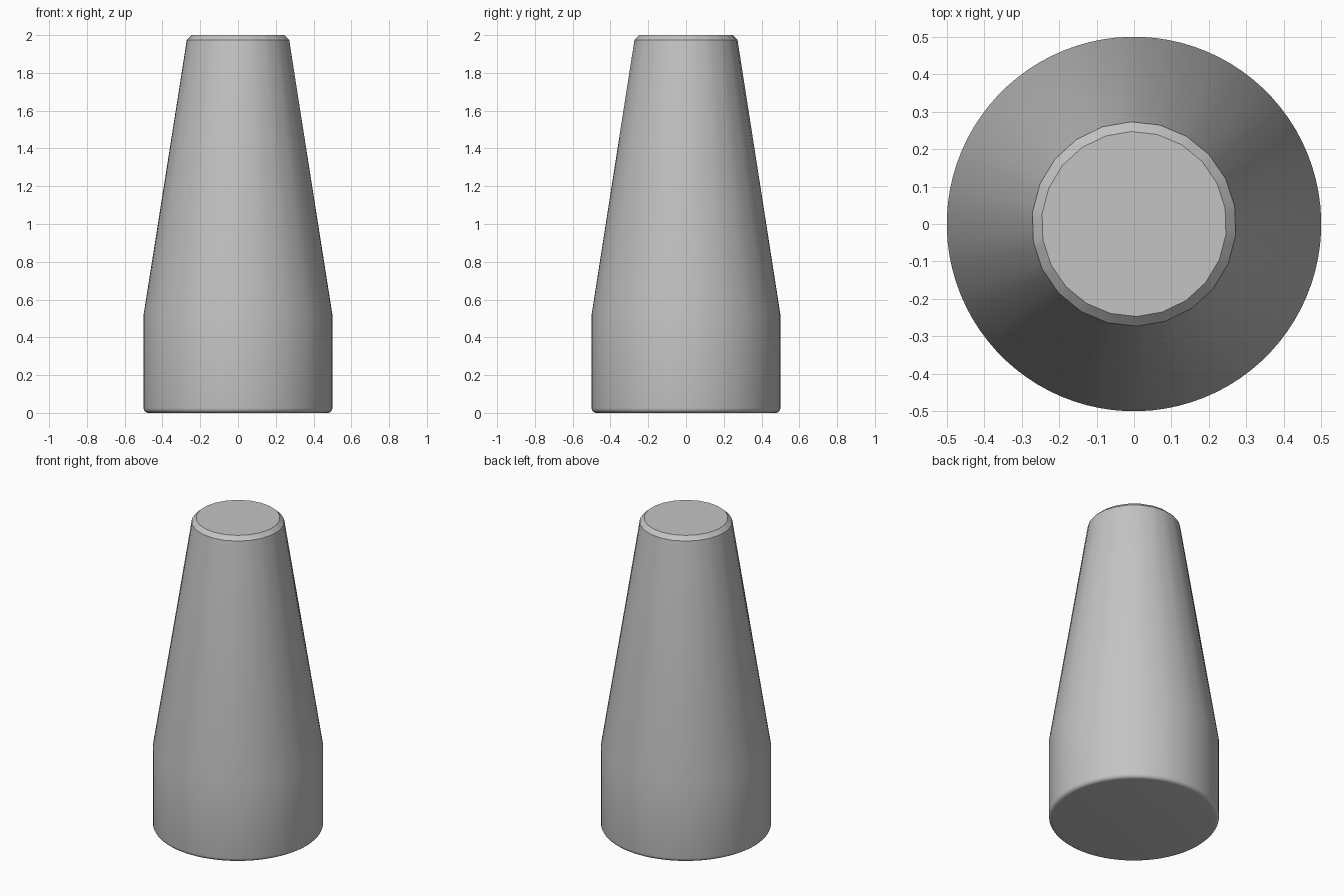
import bpy
import bmesh
from math import cos, sin, pi, radians

default = bpy.data.objects.get("Cube")
if default:
    bpy.data.objects.remove(default, do_unlink=True)

TIP_SIDES = 22            # the tip is a coarse polygon
SIDES = TIP_SIDES * 4     # the base is a fine circle
START = radians(91.7)
FILLET = 0.025


def ring(bm, radius, z, faceted=False):
    """A loop of vertices, round or flattened onto the coarse polygon."""
    verts = []
    step = 2 * pi / TIP_SIDES
    for i in range(SIDES):
        a = 2 * pi * i / SIDES
        r = radius
        if faceted:
            r *= cos(step / 2) / cos(a % step - step / 2)
        verts.append(bm.verts.new((r * cos(a + START), r * sin(a + START), z)))
    return verts


bm = bmesh.new()

# Rounded lower edge, straight base, taper and chamfered tip
rings = []
for k in range(6):
    t = k / 5 * pi / 2
    rings.append(ring(bm, 0.5 - FILLET * (1 - sin(t)), FILLET * (1 - cos(t))))
rings.append(ring(bm, 0.5, 0.52))
rings.append(ring(bm, 0.273, 1.975, True))
rings.append(ring(bm, 0.247, 2.0, True))

for low, high in zip(rings, rings[1:]):
    for i in range(SIDES):
        j = (i + 1) % SIDES
        bm.faces.new((low[i], low[j], high[j], high[i]))
bm.faces.new(rings[0][::-1])
bm.faces.new(rings[-1])
bmesh.ops.recalc_face_normals(bm, faces=bm.faces[:])

mesh = bpy.data.meshes.new("tapered_body")
bm.to_mesh(mesh)
bm.free()
body = bpy.data.objects.new("tapered_body", mesh)
bpy.context.collection.objects.link(body)

# Plain grey
color = (0.55, 0.55, 0.55, 1)
grey = bpy.data.materials.new("light_grey")
grey.use_nodes = True
grey.diffuse_color = color
grey.node_tree.nodes["Principled BSDF"].inputs["Base Color"].default_value = color
mesh.materials.append(grey)

# Smooth sides with crisp tip edges
bpy.ops.object.select_all(action='DESELECT')
body.select_set(True)
bpy.context.view_layer.objects.active = body
bpy.ops.object.shade_smooth_by_angle(angle=radians(30))
